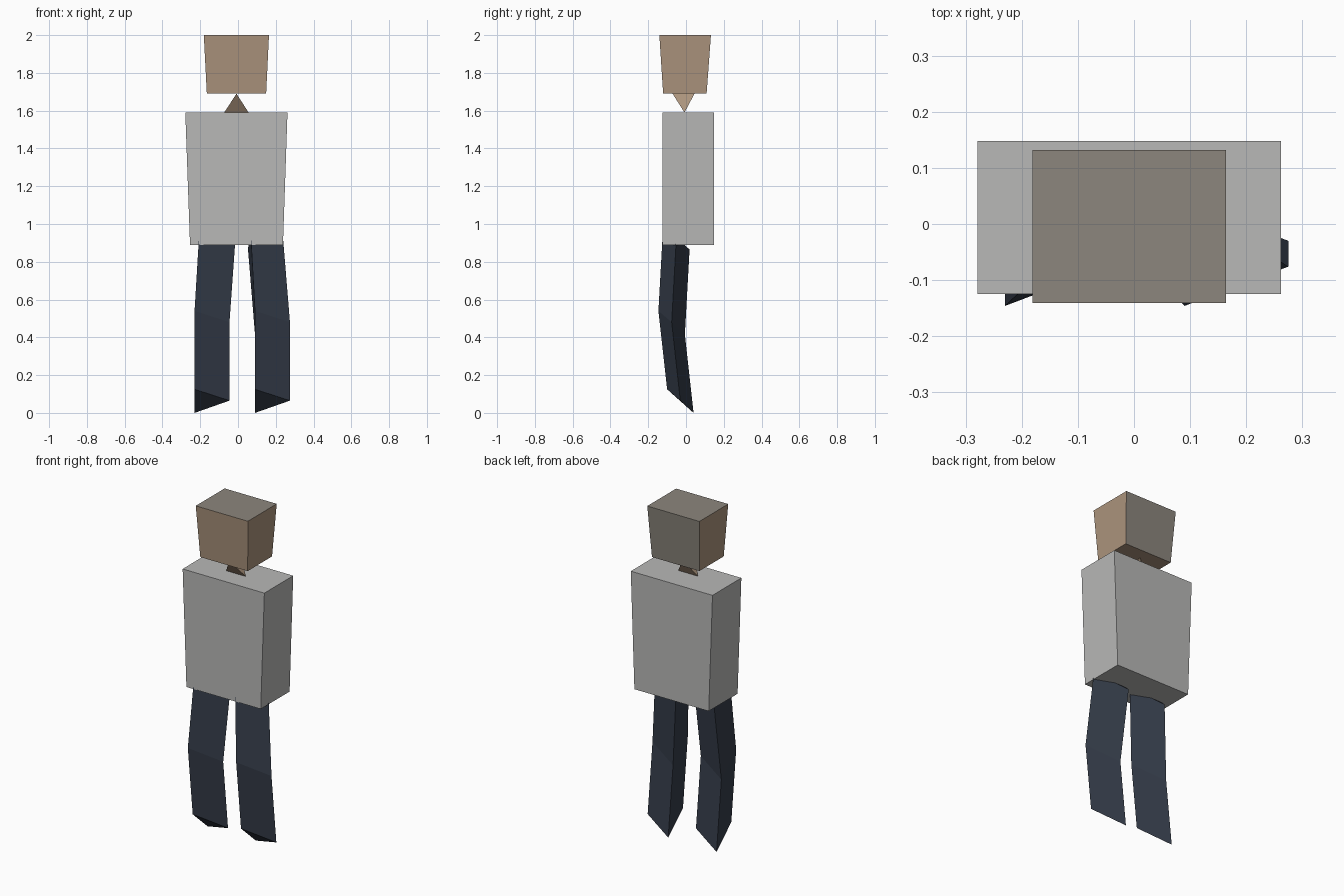
import bpy
import bmesh
from mathutils import Vector

cube = bpy.data.objects.get("Cube")
if cube:
    bpy.data.objects.remove(cube, do_unlink=True)


def srgb(*rgb):
    return tuple(((c / 255 + 0.055) / 1.055) ** 2.4 for c in rgb) + (1.0,)


def make_material(name, color):
    mat = bpy.data.materials.new(name)
    mat.use_nodes = True
    mat.diffuse_color = color
    mat.node_tree.nodes["Principled BSDF"].inputs["Base Color"].default_value = color
    return mat


skin = make_material("skin", srgb(172, 148, 125))
hair = make_material("grey brown hair", srgb(140, 134, 125))
shirt = make_material("grey shirt", srgb(184, 184, 183))
trousers = make_material("dark blue trousers", srgb(53, 61, 74))


def finish(name, bm, *mats, rule=None):
    bmesh.ops.recalc_face_normals(bm, faces=bm.faces[:])
    bm.normal_update()
    if rule:
        for face in bm.faces:
            face.material_index = rule(face.normal)
    mesh = bpy.data.meshes.new(name)
    bm.to_mesh(mesh)
    bm.free()
    for mat in mats:
        mesh.materials.append(mat)
    obj = bpy.data.objects.new(name, mesh)
    bpy.context.collection.objects.link(obj)
    return obj


def loft(name, rings, *mats, rule=None):
    """Join equal-sized rings of points into a closed flat-sided solid."""
    bm = bmesh.new()
    loops = [[bm.verts.new(p) for p in ring] for ring in rings]
    for low, high in zip(loops, loops[1:]):
        for i in range(len(low)):
            j = (i + 1) % len(low)
            bm.faces.new((low[i], low[j], high[j], high[i]))
    bm.faces.new(loops[0][::-1])
    bm.faces.new(loops[-1])
    return finish(name, bm, *mats, rule=rule)


def rect(x0, x1, y0, y1, z):
    return [(x0, y0, z), (x1, y0, z), (x1, y1, z), (x0, y1, z)]


# Torso, a little wider at the shoulders
loft("torso", [rect(-0.254, 0.238, -0.125, 0.148, 0.89),
               rect(-0.279, 0.262, -0.125, 0.148, 1.59)], shirt)

# Head, with hair on the top and back
loft("head", [rect(-0.165, 0.149, -0.121, 0.109, 1.69),
              rect(-0.181, 0.164, -0.141, 0.132, 2.0)], skin, hair,
     rule=lambda n: int(n.z > 0.5 or n.y > 0.5))

# Neck, a tetrahedron with crossed top and bottom edges
bm = bmesh.new()
for p in ((-0.073, -0.008, 1.59), (0.056, -0.008, 1.59),
          (-0.008, -0.071, 1.69), (-0.008, 0.045, 1.69)):
    bm.verts.new(p)
bmesh.ops.convex_hull(bm, input=bm.verts[:])
finish("neck", bm, skin)


# Legs, three-sided tubes bent at the knee with slanted ends
def leg(name, ankle_x, lean, twist):
    foot = [Vector((ankle_x, -0.10, 0.125)),
            Vector((ankle_x + 0.185, -0.03, 0.065)),
            Vector((ankle_x, 0.04, 0.0))]
    knee = [p + Vector((0, -0.046, 0.415)) for p in foot]
    hip = [p + Vector((lean, 0.025, 0.45)) for p in knee]
    hip[0].x += twist
    return loft(name, [foot, knee, hip], trousers)


leg("right_leg", -0.23, 0.032, -0.005)
leg("left_leg", 0.09, -0.037, 0.012)
